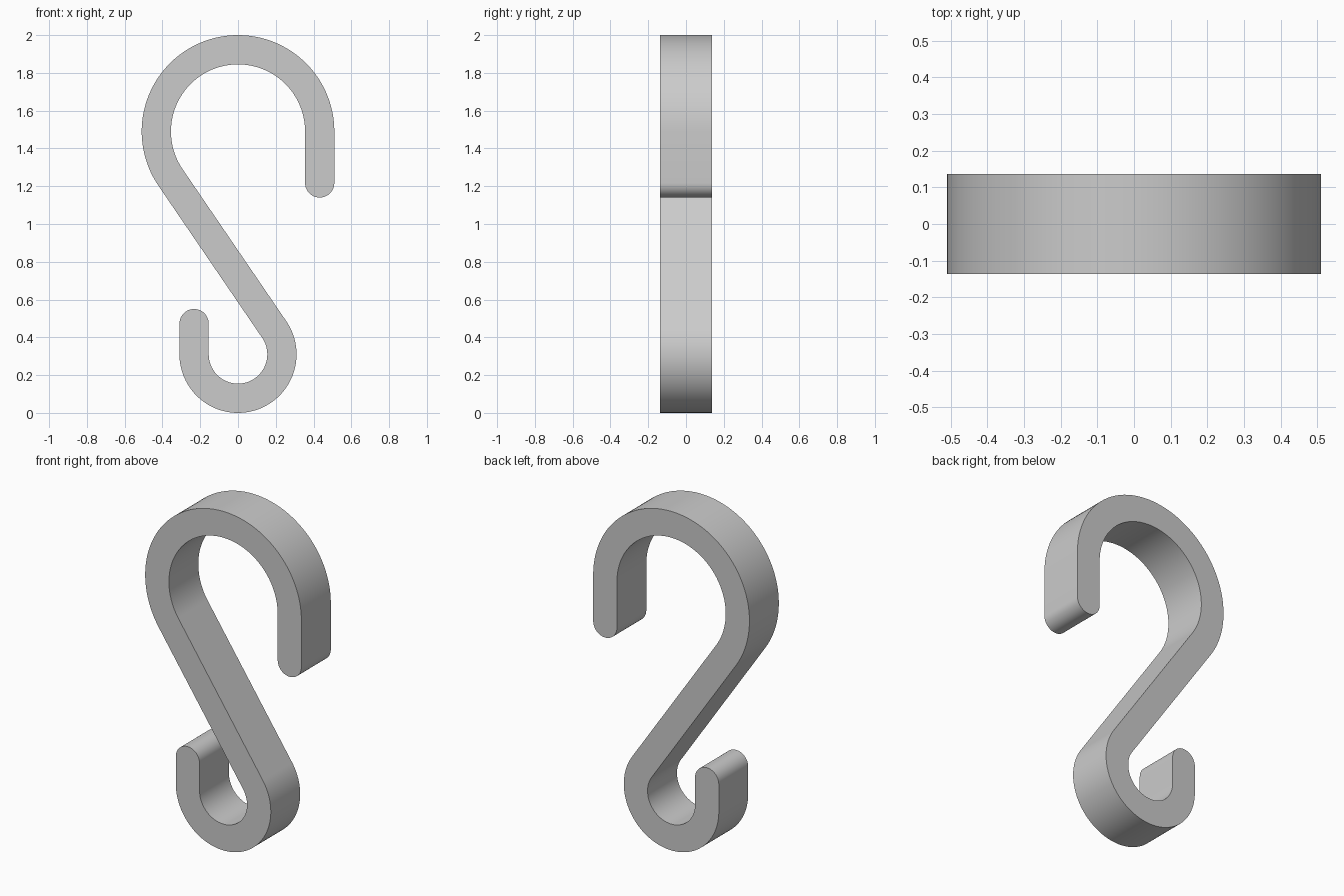
import bpy
import bmesh
from math import sin, cos, asin, pi, radians

cube = bpy.data.objects.get("Cube")
if cube:
    bpy.data.objects.remove(cube, do_unlink=True)

# Main dimensions of the bent flat bar
HALF_BAR = 0.0775
HALF_DEPTH = 0.137
TOP_Z, TOP_R = 1.49, 0.4325
LOW_Z, LOW_R = 0.31, 0.2325
TOP_TIP_Z, LOW_TIP_Z = 1.2175, 0.4725

# Angle at which the straight diagonal touches both bends
tilt = asin((TOP_R + LOW_R) / (TOP_Z - LOW_Z))


def arc(x, z, radius, start, end, steps):
    """Points (x, z) along a circular arc, both ends included."""
    angles = [start + (end - start) * i / steps for i in range(steps + 1)]
    return [(x + radius * cos(a), z + radius * sin(a)) for a in angles]


def side(offset):
    """One edge of the bar, from the upper tip to the lower tip."""
    upper = arc(0, TOP_Z, TOP_R + offset, 0, pi + tilt, 72)
    lower = arc(0, LOW_Z, LOW_R - offset, tilt, -pi, 72)
    return upper + lower


# Closed outline: one edge, lower rounded tip, other edge, upper rounded tip
outline = side(HALF_BAR)
outline += arc(-LOW_R, LOW_TIP_Z, HALF_BAR, 0, pi, 24)
outline += reversed(side(-HALF_BAR))
outline += arc(TOP_R, TOP_TIP_Z, HALF_BAR, -pi, 0, 24)

# Extrude the outline through the depth
bm = bmesh.new()
front = bm.faces.new([bm.verts.new((x, -HALF_DEPTH, z)) for x, z in outline])
result = bmesh.ops.extrude_face_region(bm, geom=[front], use_keep_orig=True)
back = [v for v in result["geom"] if isinstance(v, bmesh.types.BMVert)]
bmesh.ops.translate(bm, verts=back, vec=(0, 2 * HALF_DEPTH, 0))
bmesh.ops.recalc_face_normals(bm, faces=bm.faces)

mesh = bpy.data.meshes.new("s_hook")
bm.to_mesh(mesh)
bm.free()
hook = bpy.data.objects.new("s_hook", mesh)
bpy.context.collection.objects.link(hook)

# Plain grey finish
grey = bpy.data.materials.new("grey")
grey.use_nodes = True
colour = (0.6, 0.6, 0.6, 1)
grey.diffuse_color = colour
grey.node_tree.nodes["Principled BSDF"].inputs["Base Color"].default_value = colour
mesh.materials.append(grey)

# Smooth bends with crisp rims
bpy.ops.object.select_all(action="DESELECT")
hook.select_set(True)
bpy.context.view_layer.objects.active = hook
bpy.ops.object.shade_smooth_by_angle(angle=radians(30))
